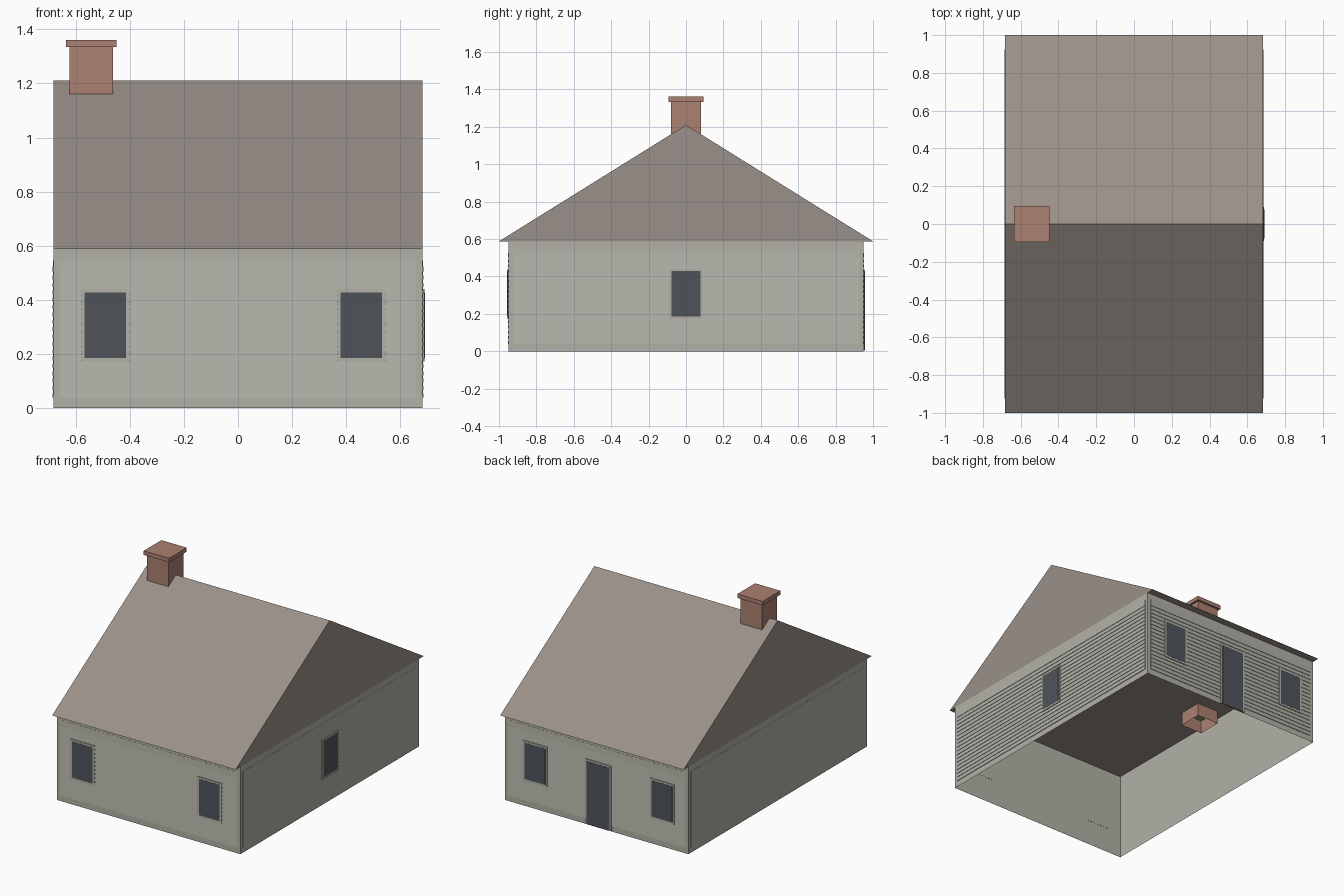
import bpy
import bmesh
from mathutils import Matrix, Vector
from math import radians

if "Cube" in bpy.data.objects:
    bpy.data.objects.remove(bpy.data.objects["Cube"])


def material(name, r, g, b):
    m = bpy.data.materials.new(name)
    m.use_nodes = True
    colour = [(c / 255) ** 2.2 for c in (r, g, b)] + [1]
    m.diffuse_color = colour
    m.node_tree.nodes["Principled BSDF"].inputs["Base Color"].default_value = colour
    return m


SIDING = material("pale grey siding", 176, 176, 166)
ROOF = material("brown grey roof", 152, 143, 135)
BRICK = material("red brown brick", 170, 128, 112)
GLASS = material("dark slate glass", 80, 84, 90)

HX, HY, EAVE, RIDGE = 0.682, 0.948, 0.588, 1.21


def mesh_object(name, verts, faces, mat, matrix=Matrix()):
    mesh = bpy.data.meshes.new(name)
    mesh.from_pydata([matrix @ Vector(v) for v in verts], [], faces)
    mesh.materials.append(mat)
    obj = bpy.data.objects.new(name, mesh)
    bpy.context.collection.objects.link(obj)
    return obj


def box(name, lo, hi, mat, matrix=Matrix(), open_bottom=False):
    bm = bmesh.new()
    bmesh.ops.create_cube(bm, size=1)
    for v in bm.verts:
        v.co = matrix @ Vector([(a + b) / 2 + c * (b - a) for a, b, c in zip(lo, hi, v.co)])
    if open_bottom:
        bm.normal_update()
        bmesh.ops.delete(bm, geom=[f for f in bm.faces if f.normal.z < -0.9], context="FACES")
    obj = mesh_object(name, [], [], mat)
    bm.to_mesh(obj.data)
    bm.free()
    return obj


def wall_frame(angle, depth):
    """Wall space: x along the wall, -y outward, z up."""
    return Matrix.Rotation(radians(angle), 4, "Z") @ Matrix.Translation((0, -depth, 0))


def siding(name, half, frame):
    """Overlapping boards swept from one sawtooth profile, with a plain top board."""
    first, pitch, count = 0.04, 0.0272, 17
    profile = [(0, first)]
    for i in range(count):
        z = first + i * pitch
        profile += [(-0.004, z), (-0.001, z + pitch)]
    profile += [(-0.004, first + count * pitch), (-0.001, 0.545), (0, 0.545)]
    n = len(profile)
    verts = [(x, y, z) for x in (-half, half) for y, z in profile]
    faces = [(i, n + i, n + i + 1, i + 1) for i in range(n - 1)]
    faces += [tuple(range(n)), tuple(reversed(range(n, 2 * n)))]
    mesh_object(name, verts, faces, SIDING, frame)


def opening(name, x, half, bottom, top, frame):
    """Trim surround with a dark panel set on it."""
    t = 0.013
    box(name + "_trim", (x - half, -0.007, bottom), (x + half, 0.001, top), SIDING, frame)
    box(name + "_pane", (x - half + t, -0.008, bottom + t * (bottom > 0.1)),
        (x + half - t, -0.0005, top - t), GLASS, frame)


# Thin wall shell, open underneath
corners = [(-HX, -HY), (HX, -HY), (HX, HY), (-HX, HY)]
mesh_object("walls", [(x, y, z) for z in (0, EAVE) for x, y in corners],
            [(i, (i + 1) % 4, (i + 1) % 4 + 4, i + 4) for i in range(4)], SIDING)

# Siding, windows and door on each wall
sides = {"front": (0, HY, HX), "left": (90, HX, HY), "back": (180, HY, HX), "right": (270, HX, HY)}
for side, (angle, depth, half) in sides.items():
    frame = wall_frame(angle, depth)
    siding(side + "_siding", half - 0.024, frame)
    flip = -1 if side == "back" else 1
    centres = {"front": (-0.49, 0.455), "back": (-0.49, 0.455), "left": (0,), "right": ()}[side]
    for i, x in enumerate(centres):
        opening(f"{side}_window_{i + 1}", x * flip, 0.09, 0.172, 0.441, frame)
opening("back_door", 0.015, 0.097, 0.004, 0.441, wall_frame(180, HY))

# Gable roof, a closed prism that also forms the ceiling
section = [(-1, EAVE), (1, EAVE), (0, RIDGE)]
mesh_object("roof", [(x, y, z) for x in (-HX, HX) for y, z in section],
            [(2, 1, 0), (3, 4, 5), (0, 1, 4, 3), (1, 2, 5, 4), (2, 0, 3, 5)], ROOF)

# Chimney shaft, hanging a little below the ceiling, and its cap
box("chimney_shaft", (-0.622, -0.08, 0.5), (-0.462, 0.08, 1.336), BRICK, open_bottom=True)
box("chimney_cap", (-0.636, -0.094, 1.334), (-0.448, 0.094, 1.361), BRICK)
